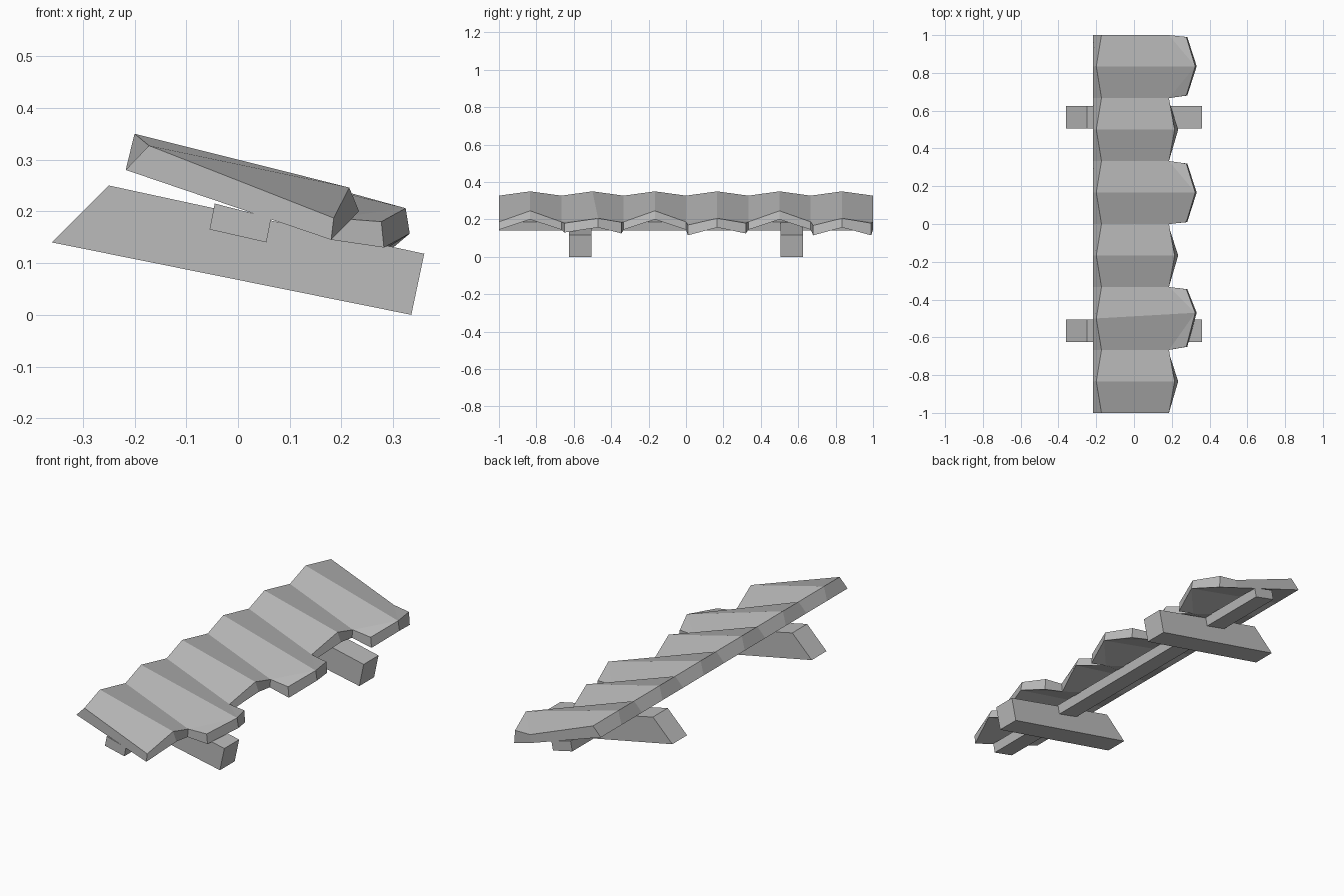
import bpy
import bmesh

cube = bpy.data.objects.get("Cube")
if cube:
    bpy.data.objects.remove(cube, do_unlink=True)

grey = bpy.data.materials.new("plain grey")
grey.use_nodes = True
colour = (0.5, 0.5, 0.5, 1)
grey.diffuse_color = colour
grey.node_tree.nodes["Principled BSDF"].inputs["Base Color"].default_value = colour


def finish(bm, name):
    bmesh.ops.recalc_face_normals(bm, faces=bm.faces)
    mesh = bpy.data.meshes.new(name)
    bm.to_mesh(mesh)
    bm.free()
    mesh.materials.append(grey)
    obj = bpy.data.objects.new(name, mesh)
    bpy.context.collection.objects.link(obj)
    return obj


def beam(name, outline, y0, y1):
    """Extrude an x-z outline along y."""
    bm = bmesh.new()
    face = bm.faces.new([bm.verts.new((x, y0, z)) for x, z in outline])
    ext = bmesh.ops.extrude_face_region(bm, geom=[face])
    verts = [v for v in ext["geom"] if isinstance(v, bmesh.types.BMVert)]
    bmesh.ops.translate(bm, verts=verts, vec=(0, y1 - y0, 0))
    return finish(bm, name)


# Sloping rafters with slanted ends
rafter = [(-0.25, 0.25), (-0.36, 0.14), (0.335, 0.0), (0.36, 0.118)]
for name, y in (("front_rafter", -0.565), ("back_rafter", 0.565)):
    beam(name, rafter, y - 0.06, y + 0.06)

# Batten resting across the rafters, under the roof
beam("batten", [(-0.055, 0.165), (0.055, 0.14), (0.064, 0.187), (-0.045, 0.215)], -1, 1)

# Corrugated roof: valleys and ridges alternate along y
bm = bmesh.new()


def pair(y, top, bottom):
    """A top and a bottom vertex at one station."""
    return [bm.verts.new((x, y, z)) for x, z in (top, bottom)]


# Long tiles: (index, ridge y, then corner y, top z, bottom z on each side)
long_tiles = {
    1: (-0.47, (-0.65, 0.18, 0.13), (-0.345, 0.185, 0.125)),
    3: (0.167, (0.01, 0.17, 0.115), (0.32, 0.18, 0.125)),
    5: (0.835, (0.68, 0.168, 0.115), (0.99, 0.18, 0.115)),
}
back, front = [], []
for i in range(13):
    y = -1 + i / 6
    ridge = i % 2 == 1
    back.append(pair(y, (-0.2, 0.35) if ridge else (-0.172, 0.327), (-0.217, 0.28)))
    if not ridge:
        front.append(pair(y, (0.185, 0.187), (0.18, 0.145)))
    elif i // 2 in long_tiles:
        front.append(pair(long_tiles[i // 2][0], (0.324, 0.206), (0.332, 0.157)))
    else:
        front.append(pair(y, (0.215, 0.246), (0.234, 0.2)))

rim = [front[0]]
for i in range(12):
    tile = long_tiles.get(i // 2)
    for side in (0, 1):
        bm.faces.new([back[i][side], front[i][side], front[i + 1][side], back[i + 1][side]])
    if tile:
        # Square tile end: extra corner beside the ridge tip
        y, top, bottom = tile[1 + i % 2]
        corner = pair(y, (0.277, top), (0.282, bottom))
        for side in (0, 1):
            bm.faces.new([front[i][side], corner[side], front[i + 1][side]])
        rim.append(corner)
    rim.append(front[i + 1])

# Roof edges and ends
for edge in (rim, back):
    for a, b in zip(edge, edge[1:]):
        bm.faces.new([a[0], b[0], b[1], a[1]])
for i in (0, 12):
    bm.faces.new([back[i][0], front[i][0], front[i][1], back[i][1]])
finish(bm, "corrugated_roof")
